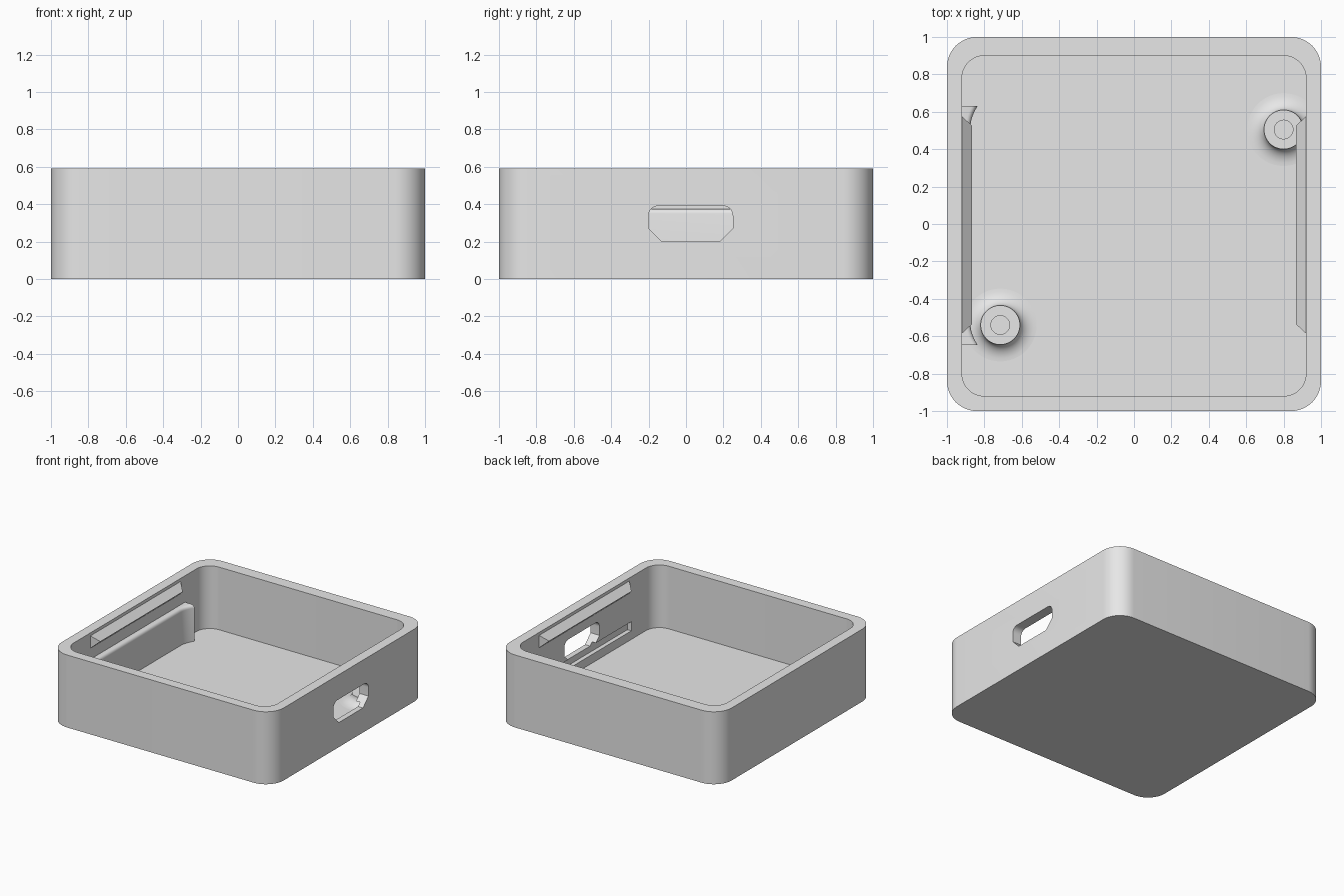
import bpy, bmesh, math
from mathutils import Vector

if "Cube" in bpy.data.objects:
    bpy.data.objects.remove(bpy.data.objects["Cube"])

mat = bpy.data.materials.new("light_grey")
mat.diffuse_color = (0.8, 0.8, 0.8, 1)
mat.use_nodes = True
mat.node_tree.nodes["Principled BSDF"].inputs["Base Color"].default_value = mat.diffuse_color


def finish(name, bm, smooth=True):
    bmesh.ops.recalc_face_normals(bm, faces=bm.faces)
    me = bpy.data.meshes.new(name)
    bm.to_mesh(me)
    bm.free()
    ob = bpy.data.objects.new(name, me)
    bpy.context.collection.objects.link(ob)
    me.materials.append(mat)
    if smooth:
        shade(ob)
    return ob


def activate(ob):
    bpy.ops.object.select_all(action='DESELECT')
    ob.select_set(True)
    bpy.context.view_layer.objects.active = ob


def shade(ob):
    activate(ob)
    bpy.ops.object.shade_smooth_by_angle(angle=math.radians(35))


def prism(points, offset):
    """Extrude a closed outline along an offset vector."""
    bm = bmesh.new()
    face = bm.faces.new([bm.verts.new(p) for p in points])
    ext = bmesh.ops.extrude_face_region(bm, geom=[face])["geom"]
    verts = [g for g in ext if isinstance(g, bmesh.types.BMVert)]
    bmesh.ops.translate(bm, verts=verts, vec=Vector(offset))
    return bm


def rounded_rect(x0, x1, y0, y1, r, n=12):
    """Rounded rectangle as 2D points."""
    pts = []
    for k, (cx, cy) in enumerate([(x1 - r, y1 - r), (x0 + r, y1 - r),
                                  (x0 + r, y0 + r), (x1 - r, y0 + r)]):
        for i in range(n + 1):
            a = math.pi / 2 * (k + i / n)
            pts.append((cx + r * math.cos(a), cy + r * math.sin(a)))
    return pts


def cut(ob, cutter):
    activate(ob)
    m = ob.modifiers.new("cut", 'BOOLEAN')
    m.operation, m.solver, m.object = 'DIFFERENCE', 'EXACT', cutter
    bpy.ops.object.modifier_apply(modifier=m.name)
    bpy.data.objects.remove(cutter)


# Open tray with rounded corners
FLOOR = 0.08
outer = rounded_rect(-1, 1, -1, 1, 0.16)
inner = rounded_rect(-0.92, 0.92, -0.92, 0.90, 0.12)
tray = finish("tray", prism([(x, y, 0) for x, y in outer], (0, 0, 0.59)), False)
cut(tray, finish("cavity", prism([(x, y, FLOOR) for x, y in inner], (0, 0, 1)), False))

# Port opening in the right wall: rounded top corners, chamfered bottom
port = [(-0.20, 0.27), (-0.13, 0.20), (0.18, 0.20), (0.25, 0.27)]
for cy, start in ((0.20, 0), (-0.15, 90)):
    for i in range(9):
        a = math.radians(start + 90 * i / 8)
        port.append((cy + 0.05 * math.cos(a), 0.34 + 0.05 * math.sin(a)))
cut(tray, finish("port", prism([(0.8, y, z) for y, z in port], (0.4, 0, 0)), False))

# Board slot in the inside of the right wall
slot = [(0.8, -0.61, 0.15), (0.8, 0.61, 0.15), (0.8, 0.61, 0.225), (0.8, -0.61, 0.225)]
cut(tray, finish("slot", prism(slot, (0.155, 0, 0)), False))
shade(tray)

# Snap ridges along the top of both side walls
for name, s in (("right_snap_ridge", 1), ("left_snap_ridge", -1)):
    bm = bmesh.new()
    for e in (1, -1):
        for x, y, z in ((0.925, 0.585, 0.57), (0.865, 0.53, 0.515), (0.925, 0.585, 0.46)):
            bm.verts.new((s * x, e * y - 0.005, z))
    bmesh.ops.convex_hull(bm, input=bm.verts)
    finish(name, bm, False)

# Board stop on the left wall, flaring out at both ends
flare = [(-0.875 + 0.04 * (i / 6) ** 2, 0.52 + 0.12 * i / 6) for i in range(7)]
outline = [(-0.95, -0.64)] + [(x, -y) for x, y in reversed(flare)] + flare + [(-0.95, 0.64)]
bm = prism([(x, y - 0.008, 0.04) for x, y in outline], (0, 0, 0.335))
top = [e for e in bm.edges if all(v.co.z > 0.3 and v.co.x > -0.93 for v in e.verts)]
bmesh.ops.bevel(bm, geom=top, offset=0.025, segments=4, profile=0.5, affect='EDGES')
finish("board_stop", bm)

# Hollow screw pegs with a wide fillet at the base
PEG_TOP = 0.15
profile = [(0.05, FLOOR - 0.01), (0.05, PEG_TOP), (0.105, PEG_TOP)]
for i in range(9):
    a = math.pi / 2 * i / 8
    profile.append((0.195 - 0.09 * math.cos(a), PEG_TOP - 0.005 - 0.064 * math.sin(a)))
for name, px, py in (("right_peg", 0.80, 0.505), ("left_peg", -0.715, -0.54)):
    bm = bmesh.new()
    N = 48
    rings = [[bm.verts.new((px + r * math.cos(2 * math.pi * k / N),
                            py + r * math.sin(2 * math.pi * k / N), z))
              for k in range(N)] for r, z in profile]
    for a, b in zip(rings, rings[1:] + rings[:1]):
        for k in range(N):
            j = (k + 1) % N
            bm.faces.new((a[k], a[j], b[j], b[k]))
    finish(name, bm)
